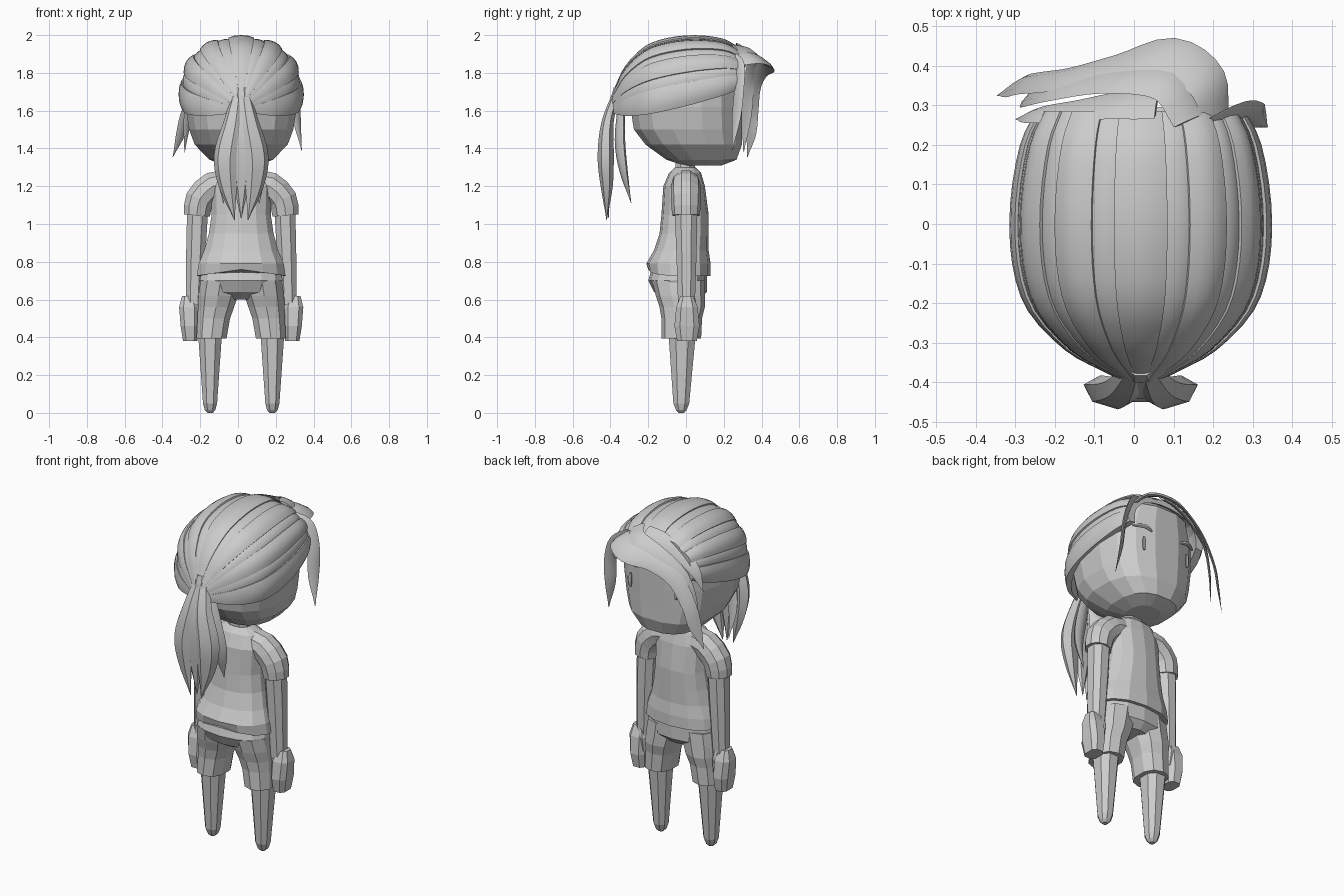
import bpy, bmesh, math
from mathutils import Vector

if "Cube" in bpy.data.objects:
    bpy.data.objects.remove(bpy.data.objects["Cube"], do_unlink=True)

CX = 0.017  # body axis
GREY = (0.6, 0.6, 0.6, 1)
mat = bpy.data.materials.new("plain grey")
mat.use_nodes = True
mat.diffuse_color = GREY
mat.node_tree.nodes["Principled BSDF"].inputs["Base Color"].default_value = GREY


def loft(name, rings, smooth=False):
    """Skin a list of vertex rings and cap both ends."""
    bm = bmesh.new()
    rows = [[bm.verts.new(point) for point in ring] for ring in rings]
    count = len(rows[0])
    for lower, upper in zip(rows, rows[1:]):
        for i in range(count):
            j = (i + 1) % count
            bm.faces.new((lower[i], lower[j], upper[j], upper[i]))
    bm.faces.new(rows[0])
    bm.faces.new(rows[-1])
    bmesh.ops.recalc_face_normals(bm, faces=bm.faces)
    mesh = bpy.data.meshes.new(name)
    bm.to_mesh(mesh)
    bm.free()
    mesh.materials.append(mat)
    ob = bpy.data.objects.new(name, mesh)
    bpy.context.collection.objects.link(ob)
    if smooth:
        bpy.ops.object.select_all(action="DESELECT")
        ob.select_set(True)
        bpy.context.view_layer.objects.active = ob
        bpy.ops.object.shade_smooth_by_angle(angle=math.radians(40))
    return ob


def rounded(angle, power):
    """Point of a unit superellipse at an angle."""
    c, s = math.cos(angle), math.sin(angle)
    return (math.copysign(abs(c) ** (2 / power), c), math.copysign(abs(s) ** (2 / power), s))


def section(count, power, turn=0.0):
    return [rounded(math.tau * (i + turn) / count, power) for i in range(count)]


def stack(name, rows, count=8, power=2.3, side=1, start=0.0, end=0.0):
    """Level rings of z, half width, back y, front y; the centre x runs from start to end."""
    rings = []
    for i, (z, wide, back, front) in enumerate(rows):
        centre = start + (end - start) * i / (len(rows) - 1)
        rings.append([Vector((CX + side * (centre + wide * c),
                              (back + front) / 2 + (front - back) / 2 * s, z))
                      for c, s in section(count, power, 0.5)])
    return loft(name, rings)


def spline(points, steps):
    """Catmull-Rom through tuples of any length."""
    p = [Vector(q) for q in points]
    p = [2 * p[0] - p[1]] + p + [2 * p[-1] - p[-2]]
    out = []
    for a, b, c, d in zip(p, p[1:], p[2:], p[3:]):
        for k in range(steps):
            t = k / steps
            out.append(b + ((c - a) * t + (2 * a - 5 * b + 4 * c - d) * t * t
                            + (3 * b - a - 3 * c + d) * t ** 3) / 2)
    return out + [p[-2]]


def strand(name, points, across, thick, side=1, count=6, steps=4, smooth=True):
    """Swept lock of x, y, z, half width; thick is a share of the width."""
    path = spline(points, steps)
    pos = [Vector((CX + side * q[0], q[1], q[2])) for q in path]
    axis = Vector((side * across[0], across[1], across[2]))
    rings = []
    for i, q in enumerate(path):
        tangent = (pos[min(i + 1, len(pos) - 1)] - pos[max(i - 1, 0)]).normalized()
        u = (axis - tangent * axis.dot(tangent)).normalized()
        v = tangent.cross(u) * thick
        width = max(q[3], 0.002)
        rings.append([pos[i] + (u * c + v * s) * width for c, s in section(count, 2)])
    return loft(name, rings, smooth)


# Head with a flat face and a receding underside, and neck
head_rows = []
for z, r in ((1.31, .09), (1.34, .17), (1.42, .25), (1.5, .28), (1.62, .3), (1.75, .3),
             (1.87, .25), (1.92, .15)):
    head_rows.append((z, r, max(0, 1.5 - z) * .4 - r, min(.3, r + .1)))
stack("head", head_rows, 16, 2.5)
stack("neck", [(z, .07, -.06, .05) for z in (1.2, 1.35)])

# Shirt body with a raised hem at the -y middle
shirt = stack("shirt", [(1.3, .07, -.06, .05), (1.27, .13, -.09, .08), (1.2, .165, -.12, .1),
                        (1.05, .16, -.13, .12), (.95, .175, -.14, .12), (.86, .2, -.17, .12),
                        (.79, .23, -.21, .13), (.725, .24, -.2, .13)], 14)
for vert in shirt.data.vertices:
    if vert.co.z < .75 and vert.co.y < -.03:
        vert.co.z += .035 * (1 - abs(vert.co.x - CX) / .24)

# Shorts seat
stack("shorts_seat", [(.77, .21, -.18, .11), (.7, .225, -.2, .11), (.64, .2, -.17, .11),
                      (.6, .09, -.1, .07)], 14)

for side, tag in ((1, "left"), (-1, "right")):
    # Sleeve, arm, hand and thumb
    strand(tag + "_sleeve", [(.07, 0, 1.21, .075), (.15, 0, 1.2, .08), (.22, 0, 1.13, .08),
                             (.235, 0, 1.045, .073)],
           (0, 1, 0), 1, side, count=10, steps=2, smooth=False)
    stack(tag + "_arm", [(1.1, .06, -.065, .065), (.85, .055, -.055, .06),
                         (.57, .046, -.045, .05)], side=side, start=.23, end=.25)
    stack(tag + "_hand", [(.62, .035, -.03, .04), (.56, .055, -.055, .065),
                          (.46, .05, -.065, .075), (.38, .04, -.05, .06)],
          power=3, side=side, start=.28, end=.27)
    stack(tag + "_thumb", [(.61, .02, 0, .05), (.56, .025, -.01, .06), (.48, .015, 0, .05)],
          side=side, start=.25, end=.235)
    # Shorts leg, widening to the crotch, and tapering leg
    stack(tag + "_shorts_leg", [(.7, .11, -.18, .1), (.62, .11, -.16, .1), (.56, .1, -.14, .1),
                                (.5, .09, -.13, .085), (.395, .083, -.13, .08)],
          count=10, side=side, start=.11, end=.157)
    stack(tag + "_leg", [(.45, .07, -.1, .06), (.05, .04, -.07, .02), (.015, .03, -.055, .005),
                         (0, .015, -.04, -.01)], side=side, start=.165, end=.165)
    # Eye and eyebrow
    strand(tag + "_eye", [(.15, .285, 1.615 + d * .04, .016 - abs(d) * .01)
                          for d in (-1, -.6, .6, 1)],
           (1, 0, 0), .7, side, count=8, steps=1)
    strand(tag + "_eyebrow", [(.1, .29, 1.705, .006), (.15, .29, 1.72, .013),
                              (.21, .26, 1.715, .005)], (0, 0, 1), .9, side, steps=2)
    # Ponytail locks
    strand(tag + "_ponytail_outer", [(.015, -.36, 1.72, .025), (.045, -.415, 1.54, .05),
                                     (.08, -.425, 1.36, .067), (.07, -.42, 1.2, .05),
                                     (.035, -.42, 1.02, 0)], (1, .3, 0), .6, side)
    strand(tag + "_ponytail_inner", [(.02, -.34, 1.66, .03), (.06, -.35, 1.45, .05),
                                     (.095, -.33, 1.28, .04), (.095, -.29, 1.11, 0)],
           (1, .4, 0), .45, side)
strand("ponytail_middle", [(0, -.37, 1.72, .03), (0, -.42, 1.5, .05), (0, -.42, 1.3, .06),
                           (0, -.41, 1.03, 0)], (1, 0, 0), .5)

# Swept-back hair: y, half width, top height; the lower edge slopes down to the tie
profile = spline([(.285, .265, 1.93), (.2, .305, 1.98), (.05, .33, 2), (-.1, .325, 1.985),
                  (-.22, .285, 1.94), (-.32, .19, 1.84), (-.37, .1, 1.74), (-.4, .04, 1.67)], 3)
LOCKS = 13
SPAN = math.radians(196)
for k in range(LOCKS):
    # Broad raised locks alternate with narrow sunken ones
    raised = k % 2 == 0
    lift = 1 if raised else .955
    half = SPAN / LOCKS * (.66 if raised else .6)
    middle = SPAN * ((k + .5) / LOCKS - .5)
    rings = []
    for y, wide, top in profile:
        low = 1.69 + y * .22

        def at(f, scale):
            up, out = rounded(middle + half * f, 2.25)
            return Vector((CX + wide * scale * out, y * (.98 + .02 * scale),
                           low + (top - low) * scale * up))
        outer = [at(f, lift * (1 - .03 * f * f)) for f in (-1, -.5, 0, .5, 1)]
        rings.append(outer + [at(1, .82), at(-1, .82)])
    loft("swept_hair_lock_%d" % (k + 1), rings, True)

# Fringe draped across the forehead
DRAPE = (.5, .6, -.45)
strand("fringe_main", [(.19, .25, 1.87, .045), (.165, .36, 1.88, .06), (.07, .425, 1.85, .06),
                       (-.07, .395, 1.82, .05), (-.2, .365, 1.74, .045),
                       (-.285, .355, 1.6, .04), (-.32, .345, 1.48, .035),
                       (-.362, .325, 1.355, 0)], DRAPE, .2)
strand("fringe_second", [(.12, .26, 1.93, .045), (.06, .35, 1.91, .05), (-.08, .36, 1.86, .045),
                         (-.22, .335, 1.75, .04), (-.28, .32, 1.57, .035),
                         (-.3, .305, 1.38, 0)], DRAPE, .2)
strand("fringe_short", [(.04, .3, 1.93, .045), (-.06, .3, 1.91, .05), (-.18, .285, 1.85, .04),
                        (-.27, .275, 1.77, .03), (-.315, .265, 1.66, 0)], DRAPE, .2)
strand("fringe_side", [(.17, .25, 1.88, .03), (.245, .285, 1.83, .035), (.285, .28, 1.7, .035),
                       (.295, .265, 1.55, .03), (.32, .245, 1.39, 0)], (.5, .6, .3), .3)
